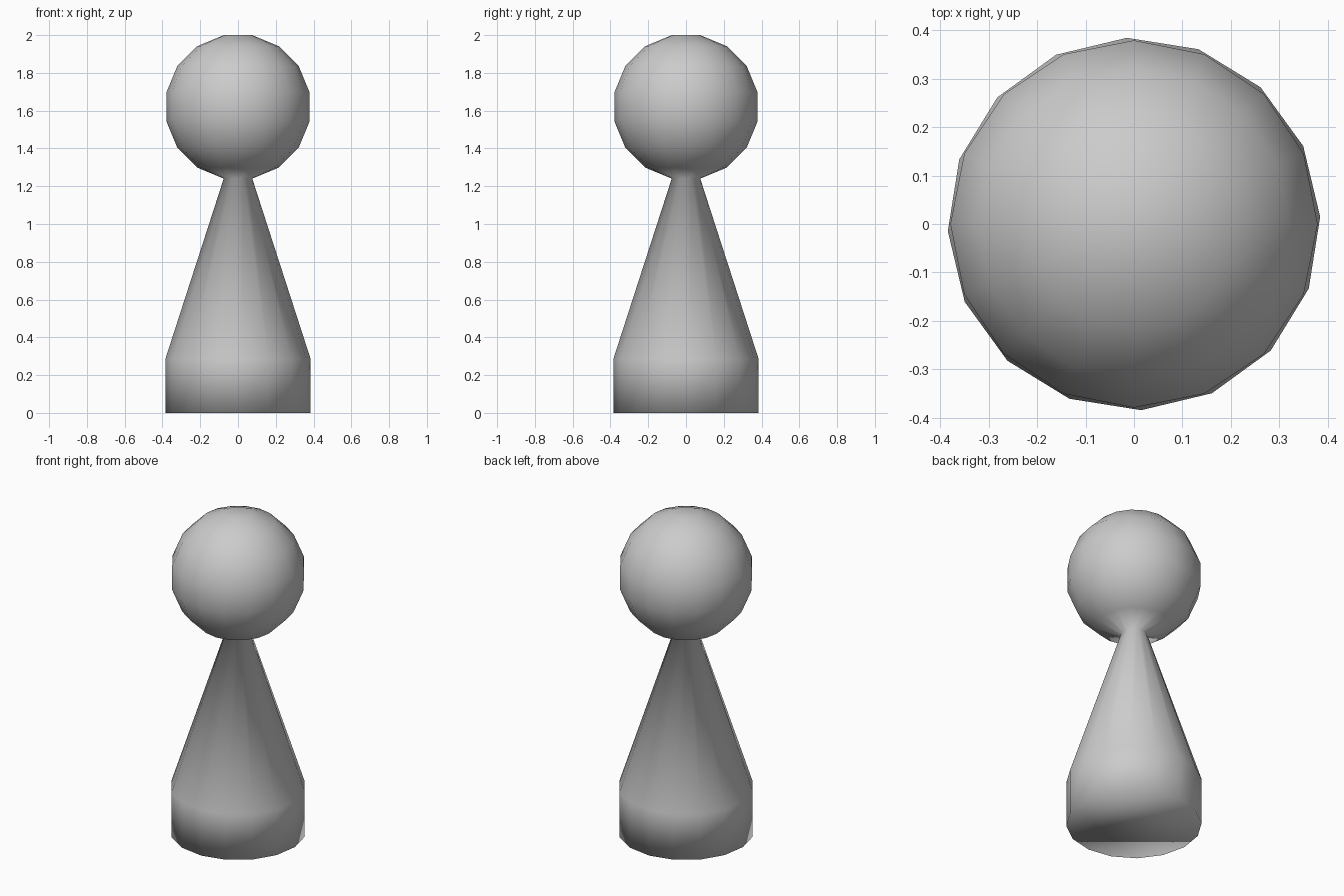
import bpy, bmesh
from math import sin, cos, radians, tau

if "Cube" in bpy.data.objects:
    bpy.data.objects.remove(bpy.data.objects["Cube"])

SIDES = 16
TWIST = radians(2.2)
BALL_R, BALL_Z = 0.387, 1.62

# Profile rings: (radius, height, rotation)
rings = [(0.385, 0.0, TWIST), (0.385, 0.285, TWIST)]           # body
rings += [(BALL_R * sin(a), BALL_Z - BALL_R * cos(a), 0.0)     # neck and head
          for a in (radians(11.25 + 22.5 * i) for i in range(8))]

bm = bmesh.new()
loops = [[bm.verts.new((r * cos(rot + tau * i / SIDES), r * sin(rot + tau * i / SIDES), z))
          for i in range(SIDES)] for r, z, rot in rings]

# Side walls
for low, high in zip(loops, loops[1:]):
    for i in range(SIDES):
        j = (i + 1) % SIDES
        bm.faces.new((low[i], low[j], high[j], high[i]))

# Bottom and top caps
bm.faces.new(loops[0][::-1])
bm.faces.new(loops[-1])
for f in bm.faces:
    f.smooth = True

mesh = bpy.data.meshes.new("pawn_figure")
bm.to_mesh(mesh)
bm.free()
obj = bpy.data.objects.new("pawn_figure", mesh)
bpy.context.collection.objects.link(obj)
